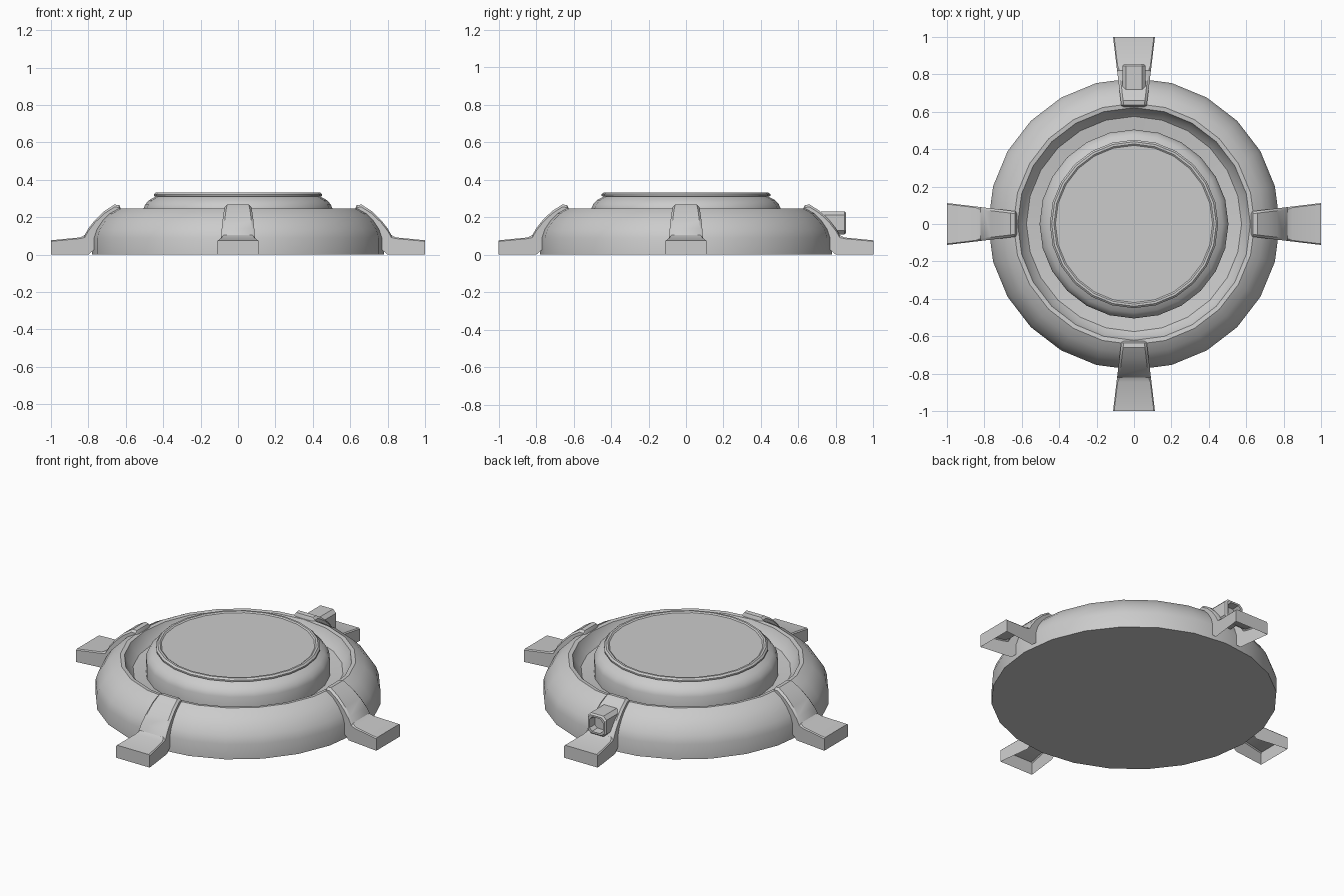
import bpy, math

if "Cube" in bpy.data.objects:
    bpy.data.objects.remove(bpy.data.objects["Cube"])

def make(name, verts, faces, angle=35):
    me = bpy.data.meshes.new(name)
    me.from_pydata(verts, [], faces)
    me.update()
    ob = bpy.data.objects.new(name, me)
    bpy.context.collection.objects.link(ob)
    bpy.ops.object.select_all(action='DESELECT')
    bpy.context.view_layer.objects.active = ob
    ob.select_set(True)
    bpy.ops.object.mode_set(mode='EDIT')
    bpy.ops.mesh.select_all(action='SELECT')
    bpy.ops.mesh.normals_make_consistent(inside=False)
    bpy.ops.object.mode_set(mode='OBJECT')
    bpy.ops.object.shade_smooth_by_angle(angle=math.radians(angle))
    return ob

def loft(rings, cap_start, cap_end):
    """Join closed rings of equal length into faces."""
    n = len(rings[0])
    verts = [v for r in rings for v in r]
    faces = [(i * n + j, i * n + (j + 1) % n, (i + 1) * n + (j + 1) % n, (i + 1) * n + j)
             for i in range(len(rings) - 1) for j in range(n)]
    if cap_start:
        faces.append(tuple(range(n)))
    if cap_end:
        faces.append(tuple(range((len(rings) - 1) * n, len(rings) * n)))
    return verts, faces

# Round body: outer shoulder, groove, raised ring and lid in one profile
profile = [(.78, 0), (.78, .09), (.765, .135), (.735, .18), (.695, .22), (.645, .247),
           (.622, .244), (.605, .205), (.575, .175), (.505, .165),
           (.505, .247), (.495, .27), (.475, .292), (.44, .31),
           (.45, .314), (.45, .323), (.44, .332), (.428, .332), (.42, .326)]
SEG = 24
rings = [[(r * math.cos(2 * math.pi * k / SEG), r * math.sin(2 * math.pi * k / SEG), z)
          for k in range(SEG)] for r, z in profile]
make("body", *loft(rings, True, True))

# Clamp legs: (radius, top height, inner radius, lower height), open underneath
path = [(1.0, .077, 1.0, 0), (.845, .092, .80, 0), (.82, .105, .765, .03), (.80, .14, .745, .09),
        (.765, .185, .72, .15), (.715, .233, .68, .20), (.66, .268, .645, .225),
        (.635, .265, .632, .225), (.626, .245, .626, .215)]
sections = []
for i, (r, z, ri, zi) in enumerate(path):
    w = .07 + (r - .65) * .12
    wi = .07 + (ri - .65) * .12
    b = .006 if i < 2 else .013
    sections.append([(ri, -wi, zi), (r, -w, z - b), (r, -w + b, z),
                     (r, w - b, z), (r, w, z - b), (ri, wi, zi)])
lv = [v for s in sections for v in s]
lf = [(i * 6 + j, i * 6 + j + 1, i * 6 + j + 7, i * 6 + j + 6)
      for i in range(len(path) - 1) for j in range(5)]
lf.append(tuple(range(6)))
lf.append(tuple(range(len(lv) - 6, len(lv))))
for k, side in enumerate(("right", "back", "left", "front")):
    leg = make(side + "_leg", lv, lf, 30)
    leg.rotation_euler.z = k * math.pi / 2

# Hollow socket on the back leg
def octagon(y, h, c):
    pts = [(h, c), (c, h), (-c, h), (-h, c), (-h, -c), (-c, -h), (c, -h), (h, -c)]
    return [(x, y, .17 + z) for x, z in pts]

socket = [octagon(.72, .062, .042), octagon(.845, .062, .042), octagon(.855, .054, .036),
          octagon(.855, .044, .026), octagon(.81, .04, .024)]
make("back_socket", *loft(socket, True, True), 30)
